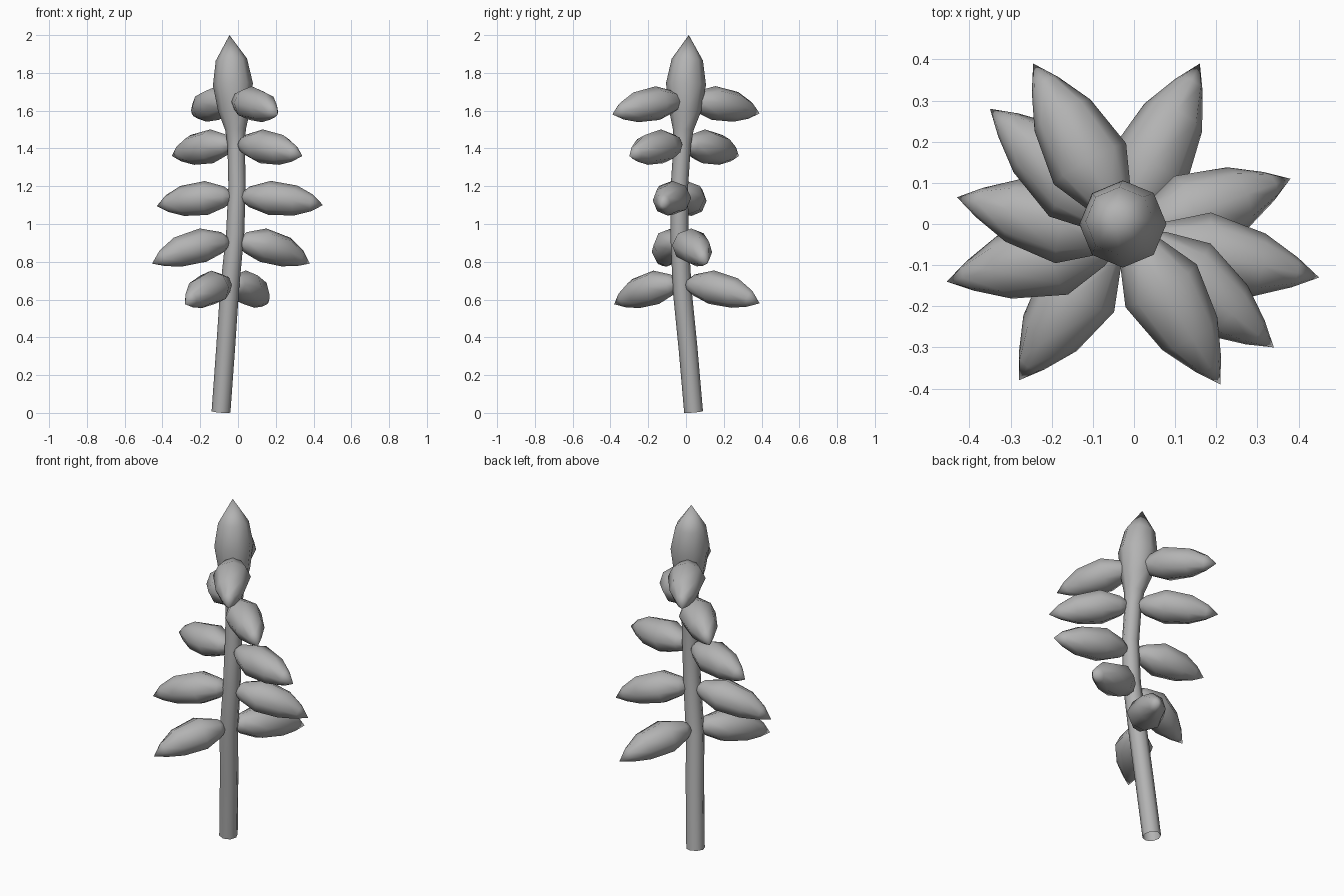
import bpy
import bmesh
from math import cos, sin, tau
from mathutils import Vector

if "Cube" in bpy.data.objects:
    bpy.data.objects.remove(bpy.data.objects["Cube"], do_unlink=True)

grey = bpy.data.materials.new("plain grey")
grey.use_nodes = True
colour = (0.45, 0.45, 0.45, 1)
grey.diffuse_color = colour
grey.node_tree.nodes["Principled BSDF"].inputs["Base Color"].default_value = colour

SIDES = 8


def loft(name, rings, side, close_start):
    """Skin eight-sided rings (centre, half width, half height) along a path, ending in a point."""
    bm = bmesh.new()
    loops = []
    for i, (centre, wide, high) in enumerate(rings[:-1]):
        ahead = rings[i + 1][0] - rings[max(i - 1, 0)][0]
        up = ahead.cross(side).normalized()
        across = up.cross(ahead).normalized()
        loops.append([bm.verts.new(centre + across * wide * cos(tau * k / SIDES)
                                   + up * high * sin(tau * k / SIDES))
                      for k in range(SIDES)])
    tip = bm.verts.new(rings[-1][0])
    for k in range(SIDES):
        n = (k + 1) % SIDES
        for a, b in zip(loops, loops[1:]):
            bm.faces.new((a[k], a[n], b[n], b[k]))
        bm.faces.new((loops[-1][k], loops[-1][n], tip))
    if close_start:
        bm.faces.new(loops[0][::-1])
    bmesh.ops.recalc_face_normals(bm, faces=bm.faces)
    for f in bm.faces:
        f.smooth = True
    mesh = bpy.data.meshes.new(name)
    bm.to_mesh(mesh)
    bm.free()
    mesh.materials.append(grey)
    obj = bpy.data.objects.new(name, mesh)
    bpy.context.collection.objects.link(obj)
    return obj


# Gently bent stem swelling into the pointed bud: x, y, z, radius
stem = [(-.09, .04, .005, .05), (-.065, .01, .35, .05), (-.045, -.02, .65, .05),
        (-.015, -.035, .95, .048), (-.005, -.035, 1.2, .046), (-.01, -.02, 1.42, .046),
        (-.013, -.015, 1.5, .055), (-.02, -.005, 1.6, .085), (-.027, 0, 1.74, .106),
        (-.035, .007, 1.87, .083), (-.045, .015, 2, 0)]
loft("stem_and_bud", [(Vector(p[:3]), p[3], p[3]) for p in stem], Vector((1, 0, 0)), False)


def stem_centre(z):
    for a, b in zip(stem, stem[1:]):
        if a[2] <= z <= b[2]:
            return Vector(a[:3]).lerp(Vector(b[:3]), (z - a[2]) / (b[2] - a[2]))


# Leaf outline: fraction of length, half width, half height
outline = [(.05, .02, .02), (.15, .055, .055), (.38, .101, .09),
           (.68, .078, .08), (.87, .037, .045), (1, 0, 0)]


def leaf(name, base_z, tip):
    start, tip = stem_centre(base_z), Vector(tip)
    flat = Vector((tip.x - start.x, tip.y - start.y, 0))
    drop = tip.z - base_z
    rings = [(start + flat * t + Vector((0, 0, drop * t * t)), w, h) for t, w, h in outline]
    loft(name, rings, Vector((-flat.y, flat.x, 0)), True)


# Drooping opposite pairs from the bottom up: base height, right-hand tip, left-hand tip
pairs = [(.68, (-.28, -.38, .575), (.16, .39, .58)),
         (.905, (-.455, -.14, .79), (.38, .11, .79)),
         (1.145, (-.43, .065, 1.095), (.45, -.13, 1.1)),
         (1.42, (-.35, .28, 1.36), (.34, -.3, 1.36)),
         (1.65, (-.245, .39, 1.585), (.21, -.39, 1.58))]
for i, (base_z, right, left) in enumerate(pairs, 1):
    leaf(f"leaf_right_{i}", base_z, right)
    leaf(f"leaf_left_{i}", base_z, left)
